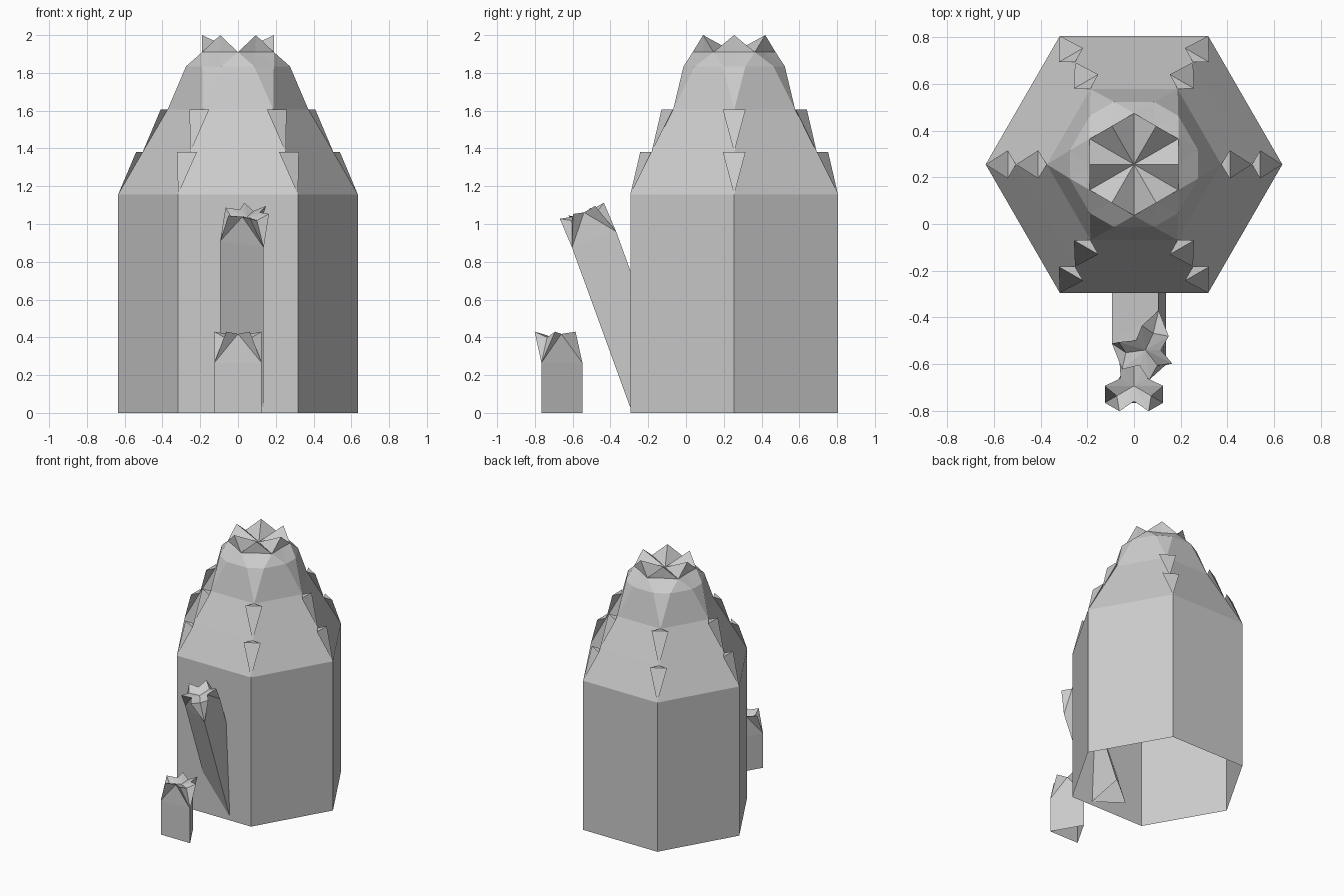
import bpy, bmesh
from math import radians, sin, cos
from mathutils import Matrix, Vector

if "Cube" in bpy.data.objects:
    bpy.data.objects.remove(bpy.data.objects["Cube"])


def polar(r, deg, z, side=0.0):
    """Point at radius r along an angle, shifted sideways by 'side'."""
    a = radians(deg)
    return Vector((r * cos(a) - side * sin(a), r * sin(a) + side * cos(a), z))


def make_object(name, faces, matrix):
    bm = bmesh.new()
    for pts in faces:
        bm.faces.new([bm.verts.new(p) for p in pts])
    bmesh.ops.remove_doubles(bm, verts=bm.verts, dist=0.0005)
    bmesh.ops.recalc_face_normals(bm, faces=bm.faces)
    mesh = bpy.data.meshes.new(name)
    bm.to_mesh(mesh)
    bm.free()
    ob = bpy.data.objects.new(name, mesh)
    bpy.context.collection.objects.link(ob)
    ob.matrix_world = matrix
    return ob


# Large hexagonal column with a tapering roof, barbed corners and a star crown
def large_column():
    ridge = [(0.635, 1.155), (0.505, 1.38), (0.373, 1.605)]
    barbs = [(0.54, 1.38), (0.41, 1.605), (0.275, 1.835)]
    w = 0.06
    faces = []
    centre = Vector((0, 0, 1.91))
    for i in range(6):
        a, b = 60 * i, 60 * i + 60
        # wall and roof panel between two corners
        faces.append([polar(0.635, a, 0), polar(0.635, b, 0),
                      polar(0.635, b, 1.155), polar(0.635, a, 1.155)])
        for (r0, z0), (r1, z1) in zip(ridge, ridge[1:]):
            faces.append([polar(r0, a, z0), polar(r0, b, z0),
                          polar(r1, b, z1), polar(r1, a, z1)])
        r, z = barbs[2]
        tip_r, tip_z = ridge[2]
        left, right = polar(r, a, z, w), polar(r, b, z, -w)
        valley = polar(0.219, a + 30, 1.91)
        faces.append([polar(tip_r, a, tip_z), polar(tip_r, b, tip_z), right, left])
        faces.append([left, right, valley])
        # barbs flaring out of the corner ridge
        for k in range(2):
            tip = polar(ridge[k][0], a, ridge[k][1])
            inner = polar(ridge[k + 1][0], a, ridge[k + 1][1])
            p, q = polar(barbs[k][0], a, barbs[k][1], w), polar(barbs[k][0], a, barbs[k][1], -w)
            faces += [[tip, q, p], [p, q, inner], [tip, p, inner], [tip, inner, q]]
        # last barb runs into a crown point
        tip = polar(tip_r, a, tip_z)
        p, q = left, polar(r, a, z, -w)
        groove = polar(0.185, a, 1.91)
        peak = polar(0.19, a, 2.0)
        before = polar(0.219, a - 30, 1.91)
        faces += [[tip, q, p], [p, q, groove],
                  [p, groove, valley], [q, before, groove],
                  [groove, peak, valley], [groove, before, peak],
                  [centre, peak, before], [centre, valley, peak]]
    make_object("large_column", faces, Matrix.Translation((0, 0.255, 0)))


# Small three-sided column with a six-pointed star crown; z = 0 at its shoulder
def small_column(name, depth, matrix):
    R, top = 0.1445, 0.165
    faces = []
    centre = Vector((0, 0, top - 0.035))
    for i in range(3):
        a, b = 120 * i + 90, 120 * i + 210
        ca, cb = polar(R, a, 0), polar(R, b, 0)
        faces.append([polar(R, a, -depth), polar(R, b, -depth), cb, ca])
        p1, p2 = polar(0.125, a + 30, top), polar(0.125, a + 90, top)
        mid = polar(0.066, a + 60, top - 0.012)
        end, start = polar(0.085, b, top - 0.03), polar(0.085, a, top - 0.03)
        faces += [[ca, cb, mid], [ca, mid, p1], [cb, p2, mid],
                  [ca, p1, start], [cb, end, p2],
                  [centre, start, p1], [centre, p1, mid],
                  [centre, mid, p2], [centre, p2, end]]
    make_object(name, faces, matrix)


large_column()
small_column("short_column", 0.265, Matrix.Translation((0, -0.693, 0.265)))
small_column("leaning_column", 0.9,
             Matrix.Translation((0.049, -0.495, 0.915))
             @ Matrix.Rotation(radians(20), 4, 'X')
             @ Matrix.Rotation(radians(-23), 4, 'Z'))
